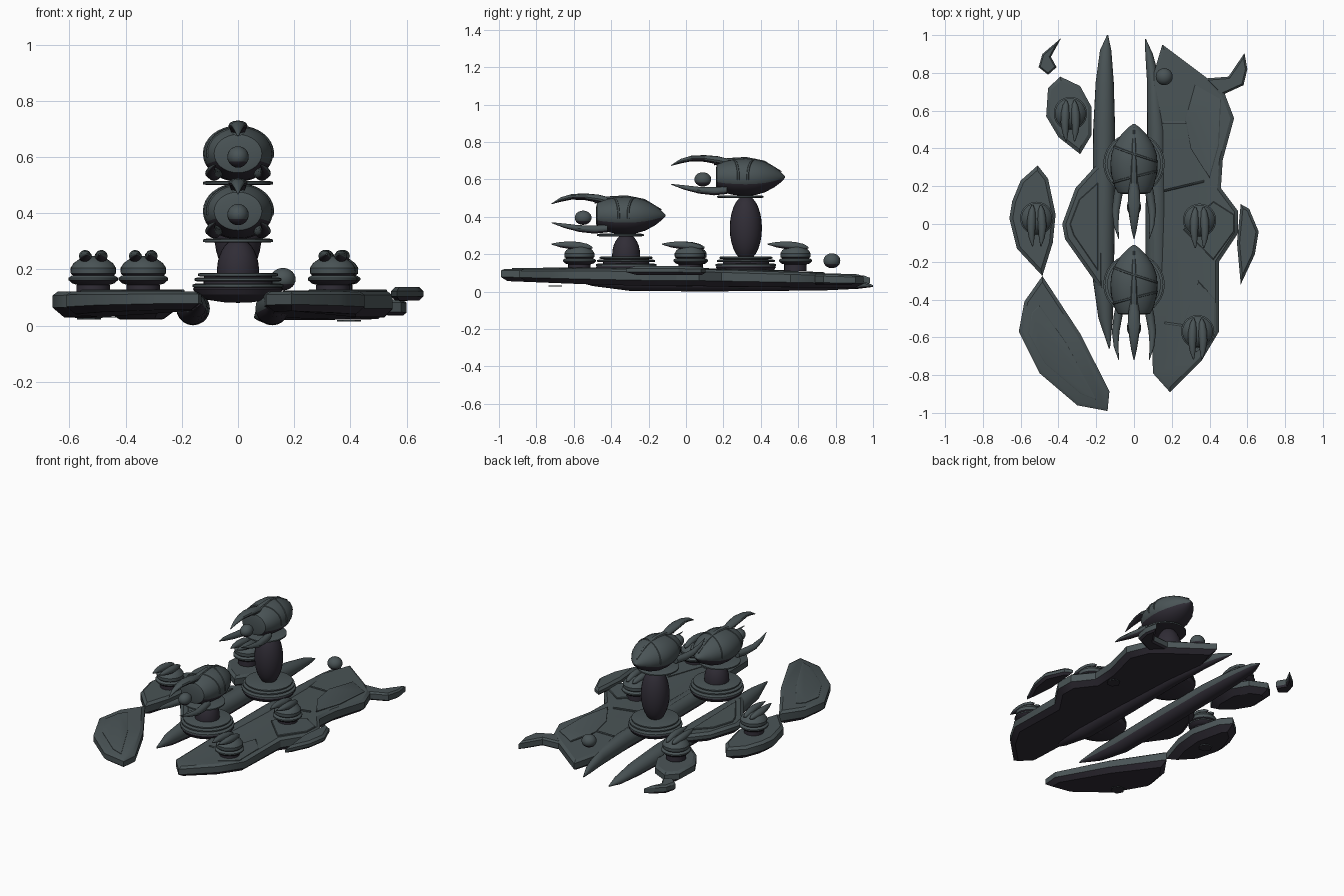
import bpy, bmesh, math
from mathutils import Vector

if "Cube" in bpy.data.objects:
    bpy.data.objects.remove(bpy.data.objects["Cube"])


def material(name, rgb):
    m = bpy.data.materials.new(name)
    m.diffuse_color = (*rgb, 1)
    m.use_nodes = True
    m.node_tree.nodes["Principled BSDF"].inputs["Base Color"].default_value = m.diffuse_color
    return m


SLATE = material("slate_grey", (0.068, 0.088, 0.093))
DARK = material("dark_violet_grey", (0.030, 0.026, 0.037))


def finish(bm, name, dark=False, smooth=True):
    # undersides are dark, everything else slate
    bmesh.ops.recalc_face_normals(bm, faces=bm.faces)
    for f in bm.faces:
        f.material_index = 1 if dark or f.normal.z < -0.4 else 0
        f.smooth = smooth
    me = bpy.data.meshes.new(name)
    bm.to_mesh(me)
    bm.free()
    me.materials.append(SLATE)
    me.materials.append(DARK)
    ob = bpy.data.objects.new(name, me)
    bpy.context.collection.objects.link(ob)
    return ob


def sheer(co):
    # hull lines sink gently to the rear and rise below the bow
    lo = 0.03 + 0.04 * max(-co.y - 0.3, 0) - 0.012 * max(co.y, 0)
    hi = 0.122 - 0.032 * max(co.y, 0)
    co.z = lo + (co.z - 0.03) / 0.092 * (hi - lo)


def plate(name, pts, z0=0.03, z1=0.122, top=(0.018, 0.014), low=(0.03, 0.03)):
    # chamfered slab from an outline
    bm = bmesh.new()
    face = bm.faces.new([bm.verts.new((x, y, z0 + low[1])) for x, y in pts])
    ext = bmesh.ops.extrude_face_region(bm, geom=[face])
    for v in ext["geom"]:
        if isinstance(v, bmesh.types.BMVert):
            v.co.z = z1 - top[1]
    bmesh.ops.recalc_face_normals(bm, faces=bm.faces)
    caps = [f for f in bm.faces if abs(f.normal.z) > 0.9]
    for f in caps:
        w, h = top if f.normal.z > 0 else low
        if w:
            bmesh.ops.inset_region(bm, faces=[f], thickness=w, depth=h, use_even_offset=True)
    for v in bm.verts:
        sheer(v.co)
    return finish(bm, name)


def panel(name, pts, z=0.12):
    return plate(name, pts, z, z + 0.009, (0.004, 0.003), (0, 0))


def loft(name, secs, axis="Y", n=20, dark=False, off=(0, 0, 0)):
    # Y: (y, cx, cz, rx, rz) sections;  Z: (z, r) lathe sections
    bm = bmesh.new()
    rings = []
    for s in secs:
        ring = []
        for i in range(n):
            a = 2 * math.pi * i / n
            c, d = math.cos(a), math.sin(a)
            p = (s[1] + s[3] * c, s[0], s[2] + s[4] * d) if axis == "Y" else (s[1] * c, s[1] * d, s[0])
            ring.append(bm.verts.new(Vector(p) + Vector(off)))
        rings.append(ring)
    for r, q in zip(rings, rings[1:]):
        for i in range(n):
            j = (i + 1) % n
            bm.faces.new((r[i], r[j], q[j], q[i]))
    bm.faces.new(rings[0])
    bm.faces.new(rings[-1])
    return finish(bm, name, dark)


def ball(name, loc, r, dark=False):
    bm = bmesh.new()
    bmesh.ops.create_uvsphere(bm, u_segments=24, v_segments=14, radius=1)
    for v in bm.verts:
        v.co = Vector([v.co[i] * r[i] + loc[i] for i in range(3)])
    return finish(bm, name, dark)


# ---- right hull
plate("right_hull", [(.15, .95), (.39, .77), (.48, .69), (.53, .56), (.47, .34), (.46, .19), (.55, .07),
                     (.55, -.05), (.45, -.2), (.45, -.57), (.36, -.72), (.19, -.89), (.1, -.79),
                     (.085, 0), (.09, .75)])
plate("right_tail_wing", [(.37, .77), (.5, .78), (.585, .905), (.6, .82), (.58, .735), (.46, .68)],
      0.05, 0.115, (.01, .012), (.012, .012))
plate("right_side_fin", [(.565, .105), (.61, .08), (.66, -.04), (.64, -.16), (.565, -.32), (.545, -.1)],
      0.09, 0.137, (.014, .014), (.014, .014))
panel("right_rear_panel", [(.32, .74), (.46, .66), (.45, .42), (.4, .24), (.3, .4), (.27, .56)])
panel("right_front_panel", [(.34, -.3), (.43, -.4), (.43, -.6), (.33, -.68), (.25, -.55)])
panel("right_mid_panel", [(.42, .12), (.53, .05), (.53, -.04), (.42, -.19), (.26, -.03)])
for i, (x0, y0, x1, y1) in enumerate([(.15, .53, .32, .53), (.16, .17, .37, .22), (.16, -.53, .3, -.55)]):
    panel(f"hull_seam_{i}", [(x0, y0), (x1, y1), (x1, y1 + .012), (x0, y0 + .012)], 0.117)
ball("hull_sphere", (.16, .78, .165), (.045, .045, .04))

# ---- left hull pieces
plate("left_front_plate", [(-.485, -.275), (-.285, -.58), (-.13, -.885), (-.14, -.99), (-.3, -.96),
                           (-.5, -.79), (-.61, -.57), (-.58, -.41)])
panel("left_front_panel", [(-.5, -.43), (-.36, -.63), (-.2, -.93), (-.28, -.9), (-.47, -.74),
                           (-.56, -.58), (-.54, -.47)])
plate("left_middle_plate", [(-.51, .31), (-.6, .23), (-.645, .12), (-.66, .03), (-.62, -.13), (-.485, -.275),
                            (-.43, -.1), (-.415, .05), (-.455, .24)], low=(.04, .035))
plate("left_rear_plate", [(-.39, .78), (-.455, .72), (-.465, .57), (-.4, .46), (-.285, .37), (-.225, .47),
                          (-.225, .62), (-.285, .73)], low=(.04, .035))
plate("left_tail", [(-.385, .985), (-.485, .9), (-.505, .83), (-.455, .79), (-.41, .83), (-.44, .885)],
      0.05, 0.115, (.008, .015), (.008, .015))
plate("left_inner_fin", [(-.16, .33), (-.21, .3), (-.31, .19), (-.38, 0), (-.365, -.08), (-.16, -.37)],
      0.055, 0.122)
panel("left_inner_panel", [(-.19, .22), (-.29, .13), (-.34, 0), (-.32, -.06), (-.19, -.25)])

# ---- keel spindles
loft("left_spindle", [(1, -.14, .03, .003, .005), (.92, -.15, .04, .03, .025), (.75, -.155, .052, .048, .045),
                      (.5, -.158, .06, .058, .056), (.1, -.16, .061, .06, .06), (-.3, -.162, .062, .055, .058),
                      (-.5, -.15, .07, .038, .04), (-.66, -.13, .08, .003, .005)])
loft("right_spindle", [(.98, .06, .03, .003, .005), (.9, .08, .04, .02, .025), (.75, .105, .052, .036, .045),
                       (.5, .12, .06, .05, .056), (.1, .122, .061, .06, .06), (-.3, .122, .062, .06, .058),
                       (-.5, .13, .07, .04, .04), (-.66, .13, .08, .003, .005)])
# small discs hanging under the hull
for i, (x, y, z) in enumerate([(.395, .28, .017), (-.53, .03, .024), (-.46, -.7, .03)]):
    loft(f"belly_disc_{i}", [(z - .002, .042), (z + .003, .042)], "Z", 6, off=(x, y, 0))


# ---- large turrets
def large_turret(tag, y, dz):
    o = (0, y, 0)
    loft(tag + "_base_bowl", [(.083, .05), (.092, .11), (.11, .148), (.13, .16), (.14, .155), (.142, .1)],
         "Z", 40, True, o)
    for i, (z, r) in enumerate([(.142, .162), (.164, .155), (.181, .142)]):
        loft(f"{tag}_ring_{i}", [(z - .007, r - .01), (z - .004, r), (z + .004, r), (z + .007, r - .01)],
             "Z", 40, off=o)
    loft(tag + "_core", [(.13, .125), (.185, .12)], "Z", 32, True, o)
    top = .515 + dz
    half = .175 if dz == 0 else .115
    ball(tag + "_pillar", (0, y, top - half), (.086, .086, half) if dz == 0 else (.075, .075, half), True)
    # head
    h = (0, y, .612 + dz)
    prof = [(-.16, .06), (-.155, .085), (-.12, .104), (-.06, .12), (0, .125), (.05, .12), (.1, .102),
            (.15, .07), (.19, .032), (.21, .004)]
    loft(tag + "_head", [(p, 0, 0, r, r * .8) for p, r in prof], n=32, off=h)
    loft(tag + "_head_disc", [(-.008, .11), (-.005, .125), (.003, .125), (.007, .11)], "Z", 36,
         off=(0, y - .03, .508 + dz))
    loft(tag + "_crest", [(-.17, 0, .075, .022, .012), (-.1, 0, .09, .02, .012), (0, 0, .1, .014, .008),
                          (.1, 0, .082, .01, .006), (.19, 0, .03, .003, .003)], n=8, off=h)

    # raised bands wrapping the head
    def radius(p):
        for (a, ra), (b, rb) in zip(prof, prof[1:]):
            if a <= p <= b:
                return ra + (rb - ra) * (p - a) / (b - a)
        return 0
    for k, (mid, slant) in enumerate([(-.07, .03), (.05, -.04)]):
        bm = bmesh.new()
        prev = None
        for i in range(25):
            a = math.pi * (i / 24 * 1.1 - .05)
            row = []
            for d, lift in [(-.007, -.002), (-.004, .004), (.004, .004), (.007, -.002)]:
                p = mid + slant * math.cos(a) + d
                r = radius(p) + lift
                row.append(bm.verts.new((r * math.cos(a), p + y, r * .8 * math.sin(a) + h[2])))
            if prev:
                for j in range(3):
                    bm.faces.new((prev[j], prev[j + 1], row[j + 1], row[j]))
            prev = row
        finish(bm, f"{tag}_head_band_{k}")
    # tusks and the orb between them
    loft(tag + "_upper_tusk", [(-.08, 0, .075, .018, .02), (-.15, 0, .09, .03, .022), (-.22, 0, .1, .034, .018),
                               (-.29, 0, .1, .024, .015), (-.35, 0, .085, .014, .012), (-.4, 0, .062, .002, .002)],
         n=12, off=h)
    for s, side in ((-1, "left"), (1, "right")):
        loft(f"{tag}_{side}_tusk", [(-.1, s * .075, -.07, .02, .02), (-.17, s * .085, -.075, .023, .022),
                                    (-.25, s * .097, -.07, .02, .018), (-.33, s * .095, -.055, .012, .012),
                                    (-.4, s * .08, -.038, .002, .002)], n=12, off=h)
    ball(tag + "_orb", (0, y - .23, .6 + dz), (.038, .045, .038))


large_turret("rear_turret", .32, 0)
large_turret("front_turret", -.32, -.205)


# ---- small twin-barrel turrets
def small_turret(tag, x, y):
    o = (x, y, 0)
    loft(tag + "_foot", [(.11, .06), (.145, .06)], "Z", 24, True, o)
    loft(tag + "_base", [(.143, .05), (.15, .075), (.162, .088), (.17, .088), (.178, .076)], "Z", 28, off=o)
    loft(tag + "_body", [(.175, .068), (.185, .08), (.205, .081), (.222, .07), (.238, .048), (.247, .02)],
         "Z", 28, off=o)
    for s, side in ((-1, "left"), (1, "right")):
        loft(f"{tag}_{side}_barrel", [(.07, s * .022, .235, .004, .004), (.045, s * .024, .238, .016, .017),
                                      (0, s * .027, .243, .023, .023), (-.05, s * .029, .248, .022, .021),
                                      (-.1, s * .027, .251, .016, .015), (-.148, s * .022, .254, .003, .003)],
             n=14, off=o)


for i, (x, y) in enumerate([(-.515, .03), (-.337, .585), (.347, .02), (.337, -.57)]):
    small_turret(f"small_turret_{i}", x, y)

# smooth rounded surfaces, keep chamfers crisp
for ob in bpy.context.scene.objects:
    ob.select_set(True)
    bpy.context.view_layer.objects.active = ob
bpy.ops.object.shade_smooth_by_angle(angle=math.radians(32))
